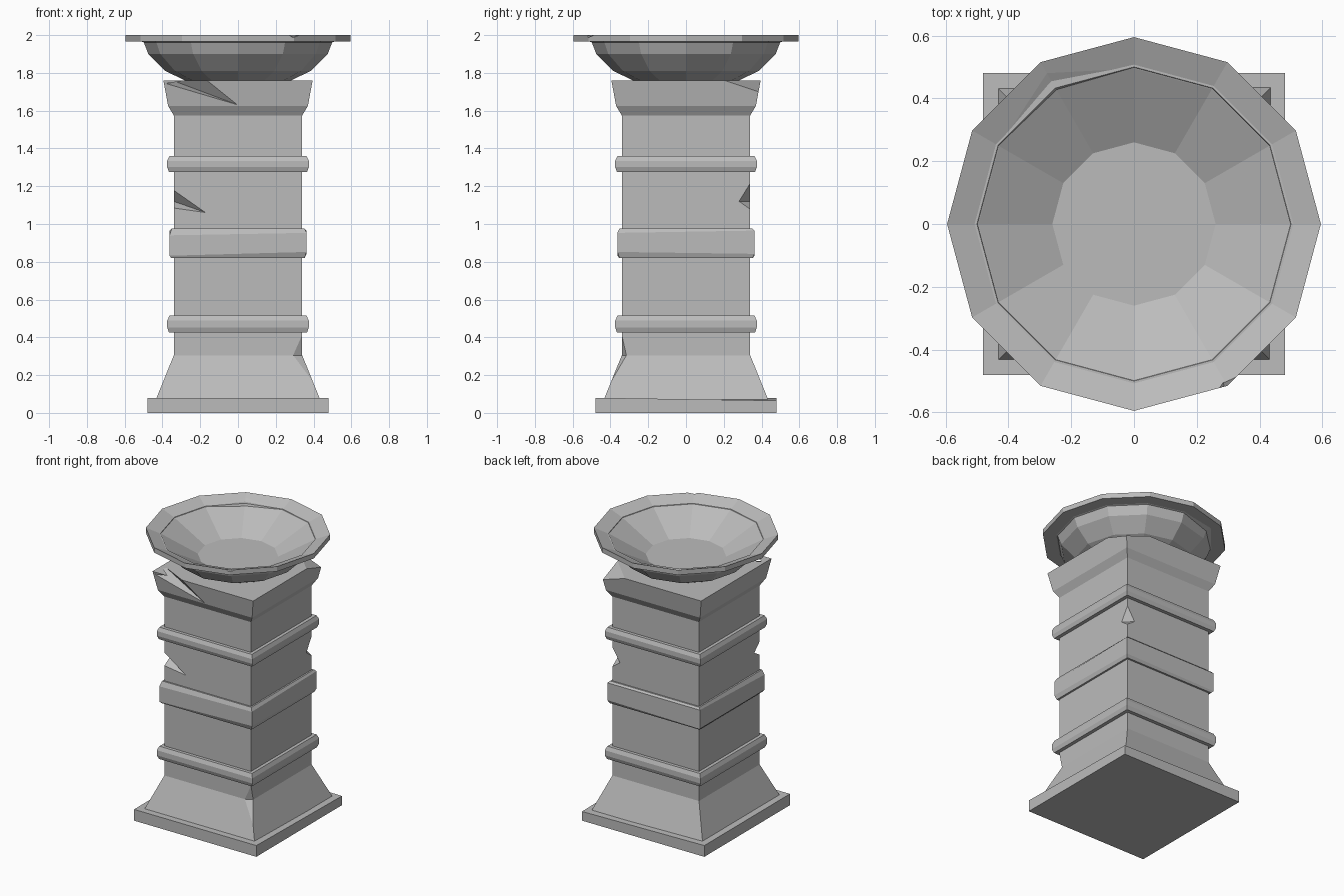
import bpy, bmesh, math
from mathutils import Vector

cube = bpy.data.objects.get("Cube")
if cube:
    bpy.data.objects.remove(cube, do_unlink=True)

GREY = (0.5, 0.5, 0.5, 1.0)
stone = bpy.data.materials.new("grey_stone")
stone.use_nodes = True
stone.diffuse_color = GREY
stone.node_tree.nodes["Principled BSDF"].inputs["Base Color"].default_value = GREY


def make_object(name, bm):
    bmesh.ops.recalc_face_normals(bm, faces=bm.faces)
    mesh = bpy.data.meshes.new(name)
    bm.to_mesh(mesh)
    bm.free()
    mesh.materials.append(stone)
    obj = bpy.data.objects.new(name, mesh)
    bpy.context.collection.objects.link(obj)
    return obj


def loft(name, profile, sides, start=0.0, tweak=None):
    """Stack regular rings of (radius, height) and cap both ends."""
    bm = bmesh.new()
    rings = []
    for r, z in profile:
        angles = [start + math.tau * i / sides for i in range(sides)]
        rings.append([bm.verts.new((r * math.cos(a), r * math.sin(a), z)) for a in angles])
    for low, high in zip(rings, rings[1:]):
        for i in range(sides):
            j = (i + 1) % sides
            bm.faces.new((low[i], low[j], high[j], high[i]))
    bm.faces.new(rings[0])
    bm.faces.new(rings[-1])
    if tweak:
        tweak(rings)
    return make_object(name, bm)


def square_loft(name, profile, tweak=None):
    """Profile radii are half widths of a square section."""
    root = math.sqrt(2)
    return loft(name, [(w * root, z) for w, z in profile], 4, math.pi / 4, tweak)


def chip(obj, points):
    """Knock a convex chunk out of an object."""
    bm = bmesh.new()
    for p in points:
        bm.verts.new(p)
    bmesh.ops.convex_hull(bm, input=bm.verts)
    cutter = make_object("chip_cutter", bm)
    cutter.hide_render = True
    mod = obj.modifiers.new("chip", "BOOLEAN")
    mod.operation = "DIFFERENCE"
    mod.solver = "EXACT"
    mod.object = cutter
    graph = bpy.context.evaluated_depsgraph_get()
    mesh = bpy.data.meshes.new_from_object(obj.evaluated_get(graph))
    obj.modifiers.clear()
    obj.data = mesh
    bpy.data.objects.remove(cutter, do_unlink=True)


# Plinth, with one sagging back corner
def sag(rings):
    rings[-1][0].co.z -= 0.015

square_loft("plinth", [(0.48, 0), (0.48, 0.08)], sag)

# Flared foot and shaft
shaft = square_loft("shaft", [(0.435, 0.07), (0.34, 0.305), (0.34, 1.6)])
chip(shaft, [(-0.35, -0.35, 1.195), (-0.35, -0.35, 1.08), (-0.17, -0.341, 1.06), (-0.341, -0.28, 1.12)])
chip(shaft, [(0.36, 0.36, 1.28), (0.36, 0.36, 1.05), (0.341, 0.28, 1.12), (0.28, 0.341, 1.12)])
chip(shaft, [(0.29, -0.341, 0.305), (0.341, -0.341, 0.42), (0.436, -0.436, 0.09),
             (0.341, -0.315, 0.305), (0.45, -0.45, 0.305)])


# Raised bands round the shaft
def band(name, low, high, width, bevel, tweak=None):
    square_loft(name, [(width - 0.01, low), (width, low + bevel),
                       (width, high - bevel), (width - 0.012, high)], tweak)

def uneven(rings):
    for vert, drop in zip(rings[2], (0.0, 0.0, 0.025, 0.012)):
        vert.co.z -= drop
    for vert, lift in zip(rings[1], (0.01, 0.0, 0.0, 0.02)):
        vert.co.z += lift

band("lower_band", 0.425, 0.515, 0.375, 0.027)
band("middle_band", 0.82, 0.977, 0.363, 0.012, uneven)
band("upper_band", 1.275, 1.36, 0.375, 0.026)

# Capital
capital = square_loft("capital", [(0.34, 1.575), (0.37, 1.625), (0.395, 1.76)])
chip(capital, [(0.0, -0.372, 1.63), (-0.17, -0.396, 1.765), (-0.39, -0.43, 1.735),
               (-0.36, -0.3, 1.765), (-0.2, -0.43, 1.765)])
chip(capital, [(0.396, 0.2, 1.761), (0.2, 0.396, 1.761), (0.384, 0.384, 1.70),
               (0.42, 0.42, 1.70), (0.42, 0.42, 1.78)])


# Bowl: outside, rim, then hollow inside
def dent(rings):
    v = rings[6][4].co
    rings[6][4].co = Vector((v.x * 1.12, v.y * 1.12, 1.98))

bowl = loft("bowl", [(0.28, 1.76), (0.385, 1.81), (0.475, 1.9), (0.5, 1.965), (0.595, 1.965),
                     (0.595, 2.0), (0.495, 1.96), (0.26, 1.83)], 12, 0.0, dent)
chip(bowl, [(0.25, -0.56, 2.01), (0.35, -0.53, 2.01), (0.3, -0.56, 1.965),
            (0.275, -0.475, 2.01), (0.34, -0.465, 2.01)])
